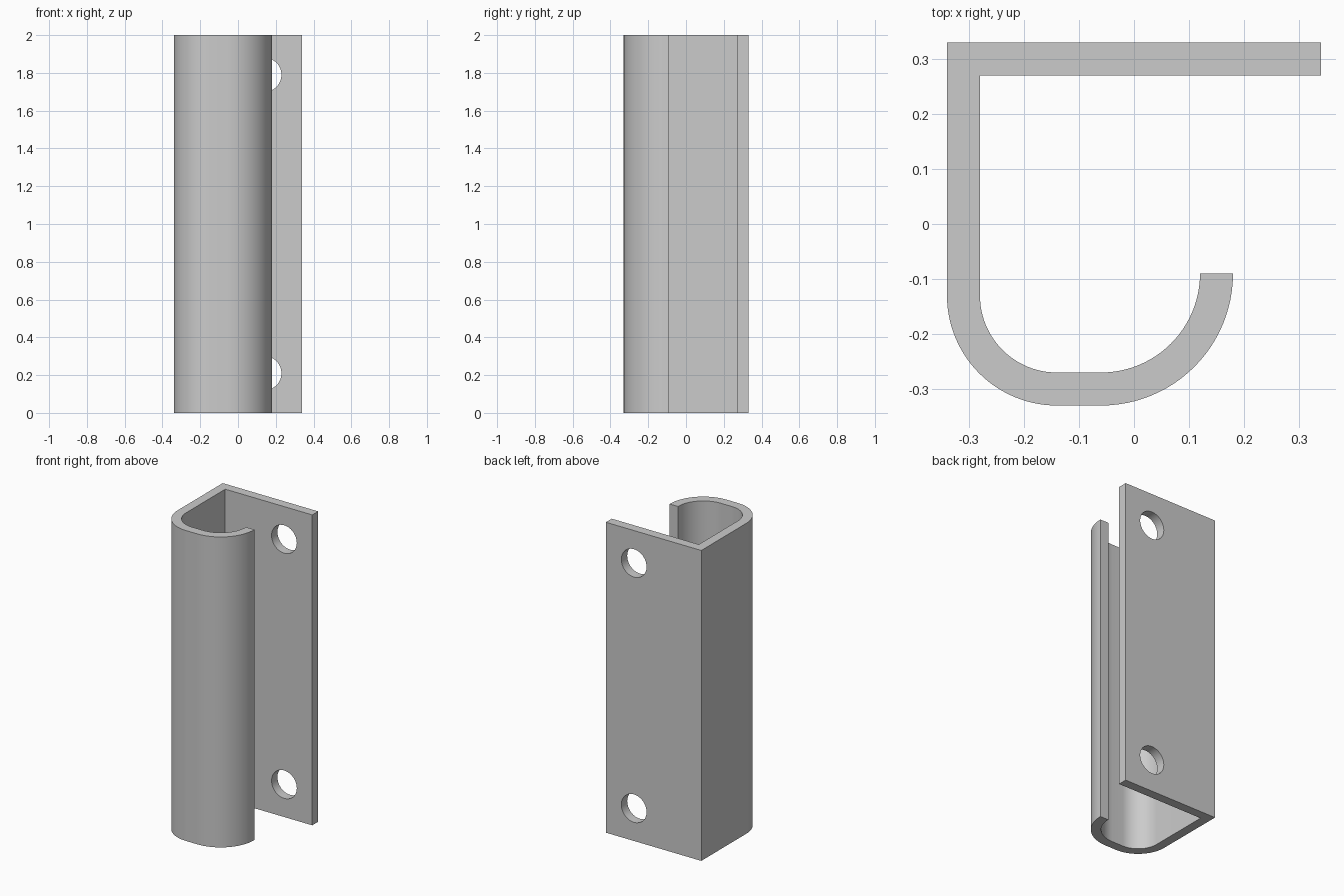
import bpy
import bmesh
import math

HEIGHT = 2.0
WALL = 0.06
HOLE_X, HOLE_R = 0.14, 0.09

cube = bpy.data.objects.get("Cube")
if cube:
    bpy.data.objects.remove(cube, do_unlink=True)

steel = bpy.data.materials.new("grey_metal")
steel.use_nodes = True
grey = (0.6, 0.6, 0.6, 1.0)
steel.diffuse_color = grey
steel.node_tree.nodes["Principled BSDF"].inputs["Base Color"].default_value = grey


def arc(cx, cy, radius, start, end, steps=24):
    angles = [math.radians(start + (end - start) * i / steps) for i in range(steps + 1)]
    return [(cx + radius * math.cos(a), cy + radius * math.sin(a)) for a in angles]


# Hooked cross-section: flat flange, side wall, two bends and a free lip
outer = [(0.34, 0.33), (-0.34, 0.33)]
outer += arc(-0.14, -0.13, 0.20, 180, 270)
outer += arc(-0.06, -0.09, 0.24, 270, 360)
inner = [(0.34, 0.33 - WALL), (-0.34 + WALL, 0.33 - WALL)]
inner += arc(-0.14, -0.13, 0.20 - WALL, 180, 270)
inner += arc(-0.06, -0.09, 0.24 - WALL, 270, 360)

bm = bmesh.new()
base = bm.faces.new([bm.verts.new((x, y, 0)) for x, y in outer + inner[::-1]])
top = bmesh.ops.extrude_face_region(bm, geom=[base])["geom"]
bmesh.ops.translate(bm, vec=(0, 0, HEIGHT),
                    verts=[g for g in top if isinstance(g, bmesh.types.BMVert)])
bmesh.ops.recalc_face_normals(bm, faces=bm.faces)
mesh = bpy.data.meshes.new("hooked_bracket")
bm.to_mesh(mesh)
bm.free()
mesh.materials.append(steel)
bracket = bpy.data.objects.new("hooked_bracket", mesh)
bpy.context.collection.objects.link(bracket)

# Mounting holes through the flange
for name, z in (("lower_hole_cutter", 0.21), ("upper_hole_cutter", HEIGHT - 0.21)):
    bpy.ops.mesh.primitive_cylinder_add(vertices=48, radius=HOLE_R, depth=0.2,
                                        location=(HOLE_X, 0.30, z),
                                        rotation=(math.pi / 2, 0, 0))
    cutter = bpy.context.object
    cutter.name = name
    cutter.data.materials.append(steel)
    cut = bracket.modifiers.new(name, 'BOOLEAN')
    cut.operation = 'DIFFERENCE'
    cut.solver = 'EXACT'
    cut.object = cutter
    bpy.ops.object.select_all(action='DESELECT')
    bracket.select_set(True)
    bpy.context.view_layer.objects.active = bracket
    bpy.ops.object.modifier_apply(modifier=name)
    bpy.data.objects.remove(cutter, do_unlink=True)

# Smooth bends with crisp edges
bpy.ops.object.shade_smooth_by_angle(angle=math.radians(30))
